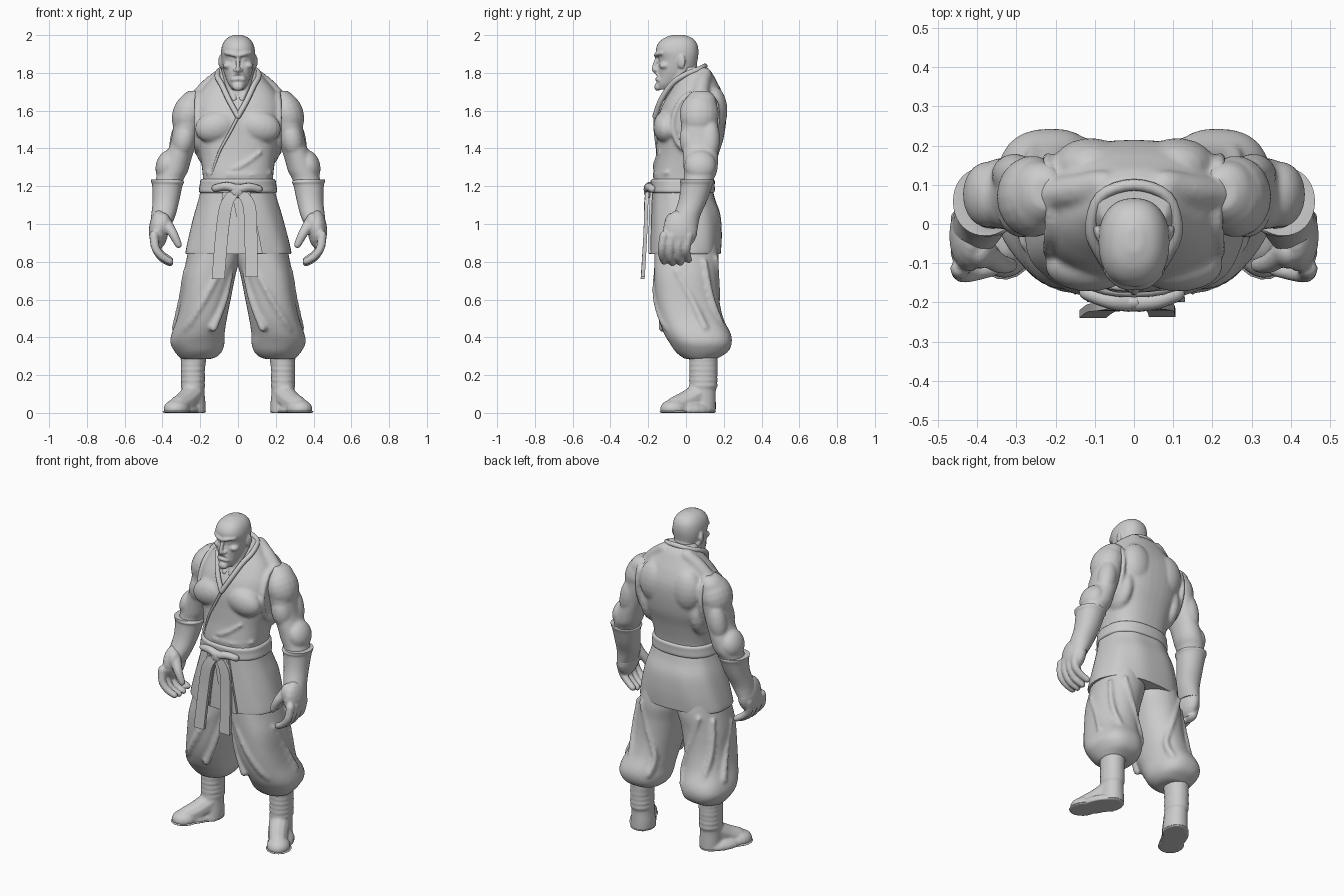
import bpy, bmesh, math
from mathutils import Vector, Matrix

clay = bpy.data.materials.new("clay_grey")
clay.diffuse_color = (0.6, 0.6, 0.6, 1)


def catmull(rows, sub):
    out = []
    for i in range(len(rows) - 1):
        a, b, c, d = (rows[max(0, min(len(rows) - 1, j))] for j in (i - 1, i, i + 1, i + 2))
        for s in range(sub):
            t = s / sub
            out.append([0.5 * (2*q + (r-p)*t + (2*p-5*q+4*r-w)*t*t + (3*q-p-3*r+w)*t**3)
                        for p, q, r, w in zip(a, b, c, d)])
    return out + [list(rows[-1])]


def skin(bm, coords):
    """Join closed rings of points into a capped tube."""
    rings = [[bm.verts.new(p) for p in ring] for ring in coords]
    n = len(rings[0])
    for r, q in zip(rings, rings[1:]):
        for k in range(n):
            bm.faces.new((r[k], r[(k+1) % n], q[(k+1) % n], q[k]))
    bm.faces.new(rings[0])
    bm.faces.new(rings[-1])


def loft(bm, rows, n=40, e=2.3, sub=5, ripple=0.0, folds=0):
    """Stack superelliptic rings (z, x0, x1, y0, y1)."""
    coords = []
    for z, x0, x1, y0, y1 in catmull(rows, sub):
        ring = []
        for k in range(n):
            a = math.tau * k / n
            c, s = math.cos(a), math.sin(a)
            m = 1 + ripple * math.sin(folds * a + 9 * z)
            ring.append(((x0 + x1) / 2 + m * (x1 - x0) / 2 * math.copysign(abs(c) ** (2 / e), c),
                         (y0 + y1) / 2 + m * (y1 - y0) / 2 * math.copysign(abs(s) ** (2 / e), s), z))
        coords.append(ring)
    skin(bm, coords)


def sym(rows):
    return [(z, -x, x, a, b) for z, x, a, b in rows]


def ball(bm, c, r, rot=0.0, tilt=0.0):
    m = (Matrix.Translation(c) @ Matrix.Rotation(rot, 4, 'Z') @ Matrix.Rotation(tilt, 4, 'Y')
         @ Matrix.Diagonal((*r, 1)))
    lat = [math.pi * (i + .25) / 10.5 for i in range(11)]
    skin(bm, [[m @ Vector((math.sin(t) * math.cos(math.tau * k / 18), math.sin(t) * math.sin(math.tau * k / 18),
                           -math.cos(t))) for k in range(18)] for t in lat])


def tube(bm, pts, r0, r1, sub=4):
    """Round-ended tapering tube along a smooth path."""
    path = [Vector(p) for p in catmull(pts, sub)]
    last = len(path) - 1
    tan = [(path[min(i + 1, last)] - path[max(i - 1, 0)]).normalized() for i in range(last + 1)]
    stations = [(path[0] - tan[0] * r0 * .9, tan[0], r0 * .4), (path[0] - tan[0] * r0 * .6, tan[0], r0 * .8)]
    stations += [(p, t, r0 + (r1 - r0) * i / last) for i, (p, t) in enumerate(zip(path, tan))]
    stations += [(path[-1] + tan[-1] * r1 * .6, tan[-1], r1 * .8), (path[-1] + tan[-1] * r1 * .9, tan[-1], r1 * .4)]
    u = tan[0].orthogonal().normalized()
    coords = []
    for p, t, r in stations:
        u = (u - t * u.dot(t)).normalized()
        v = t.cross(u)
        coords.append([p + (u * math.cos(math.tau * k / 10) + v * math.sin(math.tau * k / 10)) * r
                       for k in range(10)])
    skin(bm, coords)


def strip(bm, pts, width, thick):
    """Flat cloth band hanging in front."""
    skin(bm, [[Vector(p) + Vector((sx * width / 2, sy * thick / 2, 0))
               for sx, sy in ((-1, -1), (1, -1), (1, 1), (-1, 1))] for p in catmull(pts, 5)])


def finish(name, bm, voxel=0, smooth=3, mirror=False):
    for v in bm.verts:
        v.co.z = max(v.co.z, 0)
    bmesh.ops.recalc_face_normals(bm, faces=bm.faces)
    me = bpy.data.meshes.new(name)
    bm.to_mesh(me)
    bm.free()
    me.materials.append(clay)
    me.shade_smooth()
    me.set_sharp_from_angle(angle=math.radians(50))
    ob = bpy.data.objects.new(name, me)
    bpy.context.collection.objects.link(ob)
    if voxel:
        m = ob.modifiers.new("fuse", 'REMESH')
        m.mode, m.voxel_size, m.use_smooth_shade = 'VOXEL', voxel, True
        m = ob.modifiers.new("soften", 'SMOOTH')
        m.factor, m.iterations = 0.5, smooth
    if mirror:
        ob.modifiers.new("mirror", 'MIRROR')


# head and neck
bm = bmesh.new()
loft(bm, sym([(1.712, .03, -.145, -.09), (1.74, .05, -.156, -.03), (1.78, .068, -.15, .025),
              (1.82, .079, -.15, .05), (1.872, .088, -.143, .062), (1.915, .09, -.16, .066),
              (1.955, .08, -.148, .058), (1.985, .056, -.115, .032), (2.001, .02, -.07, -.01)]))
loft(bm, sym([(1.64, .085, -.1, .09), (1.72, .075, -.095, .085), (1.85, .066, -.08, .055)]))
tube(bm, [(0, -.15, 1.885), (0, -.165, 1.845), (0, -.17, 1.815)], .01, .013)
ball(bm, (0, -.15, 1.726), (.03, .018, .022))
tube(bm, [(-.03, -.148, 1.765), (0, -.155, 1.768), (.03, -.148, 1.765)], .009, .009)
for s in (-1, 1):
    tube(bm, [(s * .008, -.157, 1.893), (s * .035, -.153, 1.9), (s * .065, -.128, 1.905)], .013, .01)
    tube(bm, [(s * .002, -.155, 1.797), (s * .022, -.15, 1.792), (s * .038, -.138, 1.76)], .01, .007)
    ball(bm, (s * .016, -.157, 1.816), (.011, .012, .009))
    ball(bm, (s * .052, -.112, 1.838), (.028, .03, .02))
    ball(bm, (s * .03, -.133, 1.873), (.014, .011, .008))
    ball(bm, (s * .091, -.025, 1.86), (.011, .024, .036), rot=-s * .35)
    tube(bm, [(s * .07, -.01, 1.82), (s * .05, -.06, 1.74), (s * .02, -.1, 1.66)], .02, .016)
finish("head", bm, .006, 2)

# vest torso with chest and back muscles, armhole rims and cloth folds
bm = bmesh.new()
loft(bm, sym([(1.19, .185, -.17, .135), (1.26, .187, -.172, .145), (1.36, .2, -.16, .17),
              (1.45, .222, -.155, .198), (1.55, .235, -.15, .213), (1.63, .23, -.125, .212),
              (1.70, .2, -.085, .19), (1.76, .15, -.05, .16), (1.80, .115, -.03, .138),
              (1.83, .09, -.01, .11)]), e=2.5)
for s in (-1, 1):
    ball(bm, (s * .115, -.105, 1.515), (.115, .068, .085), tilt=s * .25)
    ball(bm, (s * .11, .145, 1.6), (.1, .075, .13))
    ball(bm, (s * .17, .06, 1.46), (.065, .12, .15))
    tube(bm, [(s * .08, .1, 1.79), (s * .15, .085, 1.735), (s * .21, .075, 1.67)], .04, .045)
    tube(bm, [(s * .215, .07, 1.705), (s * .217, -.02, 1.66), (s * .22, -.07, 1.54), (s * .217, -.03, 1.41),
              (s * .217, .1, 1.39), (s * .22, .165, 1.52), (s * .22, .15, 1.66), (s * .215, .07, 1.705)], .014, .014)
tube(bm, [(-.16, -.115, 1.27), (0, -.17, 1.3), (.12, -.145, 1.38)], .012, .006)
tube(bm, [(.17, -.1, 1.27), (.08, -.16, 1.26), (-.05, -.17, 1.26)], .012, .008)
finish("vest", bm, .01, 3)

# collar and crossed lapel edge
bm = bmesh.new()
half = [(.045, -.135, 1.65), (.085, -.08, 1.735), (.11, -.015, 1.785), (.085, .07, 1.82)]
loop = [(0, -.163, 1.57)] + half + [(0, .1, 1.835)] + [(-x, y, z) for x, y, z in half[::-1]] + [(0, -.163, 1.57)]
tube(bm, loop, .015, .015)
tube(bm, [(0, -.163, 1.57), (-.04, -.163, 1.49), (-.1, -.15, 1.38), (-.14, -.13, 1.26)], .009, .006)
finish("collar", bm)

# arm
bm = bmesh.new()
loft(bm, [(1.705, .19, .26, .04, .12), (1.67, .17, .302, .005, .155), (1.58, .18, .332, -.025, .168),
          (1.50, .2, .345, -.025, .17), (1.42, .222, .36, -.02, .168), (1.35, .245, .392, -.015, .17),
          (1.28, .265, .42, -.012, .165), (1.23, .29, .435, -.012, .145), (1.12, .32, .44, -.03, .11)], e=2.1)
ball(bm, (.26, .07, 1.58), (.088, .105, .12), tilt=-.3)
ball(bm, (.285, .03, 1.45), (.06, .065, .1), tilt=-.2)
ball(bm, (.305, .125, 1.45), (.055, .055, .12), tilt=-.2)
ball(bm, (.375, .075, 1.31), (.06, .085, .085), tilt=-.3)
finish("arm", bm, .009, 3, True)

# glove cuff
bm = bmesh.new()
loft(bm, [(1.235, .3, .462, -.03, .145), (1.222, .285, .46, -.032, .147), (1.2, .295, .454, -.028, .138),
          (1.12, .312, .452, -.04, .11), (1.04, .333, .46, -.07, .075), (.97, .365, .468, -.1, .06)], e=2.1)
finish("glove_cuff", bm, mirror=True)

# hand
bm = bmesh.new()
ball(bm, (.42, -.03, .97), (.052, .092, .105), tilt=-.05)
ball(bm, (.395, -.07, 1.0), (.04, .045, .06))
tube(bm, [(.385, -.07, 1.01), (.345, -.1, .95), (.315, -.105, .89)], .033, .019)
for i in range(4):
    y = -.115 + i * .043
    d = (0, -.008, -.006, .008)[i]
    tube(bm, [(.445, y, .94), (.437, y - .012, .875), (.405, y - .01, .83 + d), (.36, y, .802 + d)], .025, .019)
finish("hand", bm, .007, 2, True)

# jacket skirt with front overlap panels
bm = bmesh.new()
loft(bm, sym([(.842, .278, -.195, .182), (.86, .279, -.195, .185), (.95, .258, -.192, .19), (1.05, .232, -.186, .183),
              (1.13, .208, -.18, .155), (1.2, .192, -.175, .137)]), e=2.4, n=64, ripple=.008, folds=9)
finish("jacket_skirt", bm)
bm = bmesh.new()
strip(bm, [(.015, -.184, 1.17), (.05, -.19, 1.0), (.08, -.192, .845)], .1, .014)
strip(bm, [(-.05, -.184, 1.17), (-.075, -.19, 1.0), (-.09, -.192, .845)], .06, .014)
finish("skirt_overlap", bm)

# belt, knot and hanging tails
bm = bmesh.new()
loft(bm, sym([(1.165, .2, -.182, .145), (1.175, .207, -.188, .152), (1.205, .203, -.186, .152),
              (1.228, .2, -.187, .152), (1.238, .192, -.18, .144)]), e=2.4)
finish("belt", bm)
bm = bmesh.new()
ball(bm, (-.005, -.2, 1.175), (.04, .024, .038))
tube(bm, [(-.01, -.2, 1.185), (-.06, -.195, 1.2), (-.12, -.175, 1.19)], .025, .02)
tube(bm, [(.01, -.2, 1.185), (.06, -.195, 1.195), (.11, -.178, 1.185)], .025, .02)
finish("belt_knot", bm)
bm = bmesh.new()
strip(bm, [(-.02, -.205, 1.17), (-.062, -.212, 1.1), (-.085, -.215, .95), (-.105, -.23, .71)], .068, .02)
strip(bm, [(.015, -.205, 1.17), (.058, -.21, 1.1), (.068, -.215, .95), (.072, -.228, .72)], .068, .02)
finish("belt_tails", bm)

# baggy trouser leg with folds
bm = bmesh.new()
loft(bm, [(.92, -.01, .25, -.16, .16), (.82, -.01, .27, -.168, .172), (.72, .015, .292, -.17, .168),
          (.6, .04, .305, -.163, .175), (.5, .06, .325, -.145, .198), (.42, .072, .352, -.115, .238),
          (.37, .072, .358, -.085, .244), (.325, .085, .335, -.055, .225), (.295, .115, .31, -.02, .18),
          (.285, .15, .3, 0, .16)], e=2.25, n=48, ripple=.012, folds=5)
for pts in ([(.07, -.14, .82), (.15, -.165, .65), (.25, -.12, .48), (.31, -.02, .39)],
            [(.03, -.1, .78), (.07, -.12, .6), (.13, -.125, .45)],
            [(.2, .16, .82), (.15, .165, .66), (.1, .165, .5), (.12, .2, .4)],
            [(.26, .1, .8), (.27, .13, .62), (.25, .19, .45)],
            [(.28, -.05, .75), (.3, .03, .6), (.33, .1, .45)]):
    tube(bm, pts, .013, .022)
finish("trouser_leg", bm, .01, 4, True)

# wrapped boot with turned-out foot
bm = bmesh.new()
loft(bm, [(.33, .165, .30, .015, .165), (.27, .17, .302, .018, .167), (.2, .178, .3, .02, .165),
          (.12, .178, .298, .015, .158), (.05, .172, .3, .01, .158), (0, .172, .302, .0, .158)], e=2.1)
for i in range(6):
    z, w = .145 + i * .028, .004 + .001 * (i % 2)
    loft(bm, [(z - .012, .177, .3, .02, .164), (z, .177 - w, .3 + w, .02 - w, .164 + w),
              (z + .012, .177, .3, .02, .164)], e=2.1, sub=2)
tube(bm, [(.24, .07, .1), (.28, .0, .06), (.32, -.06, .035)], .062, .052)
ball(bm, (.325, -.062, .02), (.068, .078, .052), rot=.45)
ball(bm, (.28, .03, .01), (.075, .13, .05), rot=.45)
finish("boot", bm, .008, 2, True)
bm = bmesh.new()
ball(bm, (.325, -.06, .006), (.074, .084, .012), rot=.45)
ball(bm, (.24, .085, .006), (.07, .076, .012))
ball(bm, (.283, .01, .006), (.07, .12, .012), rot=.45)
finish("boot_sole", bm, mirror=True)
